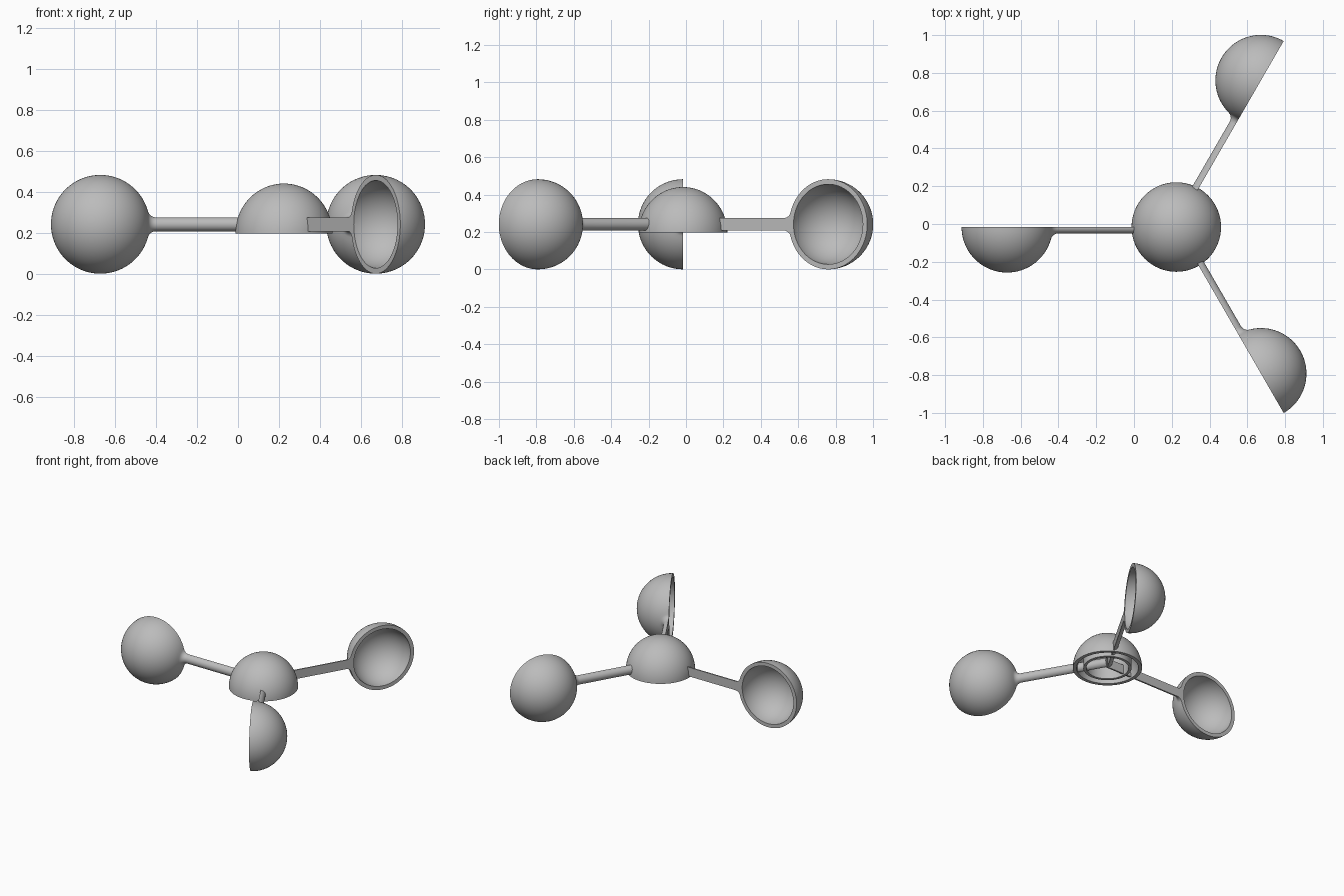
import bpy, bmesh
from math import sin, cos, pi, sqrt, radians, asin
from mathutils import Vector, Matrix

cube = bpy.data.objects.get("Cube")
if cube:
    bpy.data.objects.remove(cube, do_unlink=True)

grey = bpy.data.materials.new("plain_grey")
grey.use_nodes = True
grey.diffuse_color = (0.5, 0.5, 0.5, 1)
grey.node_tree.nodes["Principled BSDF"].inputs["Base Color"].default_value = (0.5, 0.5, 0.5, 1)

HUB = Vector((0.224, -0.016, 0.0))
CUP_R, CUP_INNER, REACH, MID_Z = 0.241, 0.214, 0.896, 0.241
ROD_R, FILLET = 0.034, 0.04
HUB_R, HUB_Z = 0.237, 0.197


def add_object(name, bm):
    bmesh.ops.recalc_face_normals(bm, faces=bm.faces)
    mesh = bpy.data.meshes.new(name)
    bm.to_mesh(mesh)
    bm.free()
    mesh.materials.append(grey)
    obj = bpy.data.objects.new(name, mesh)
    bpy.context.collection.objects.link(obj)
    return obj


def smooth(obj):
    bpy.ops.object.select_all(action='DESELECT')
    obj.select_set(True)
    bpy.context.view_layer.objects.active = obj
    bpy.ops.object.shade_smooth_by_angle(angle=radians(30))


def lathe(points, axis, closed=False, steps=64):
    """Spin a profile of 3D points a full turn about an axis."""
    bm = bmesh.new()
    verts = [bm.verts.new(p) for p in points]
    edges = [bm.edges.new(pair) for pair in zip(verts, verts[1:])]
    if closed:
        edges.append(bm.edges.new((verts[-1], verts[0])))
    bmesh.ops.spin(bm, geom=verts + edges, cent=(0, 0, 0), axis=axis,
                   angle=2 * pi, steps=steps)
    bmesh.ops.remove_doubles(bm, verts=bm.verts, dist=1e-5)
    return bm


def arc(cx, cy, r, start, end, n):
    return [(cx + r * cos(start + (end - start) * i / n),
             cy + r * sin(start + (end - start) * i / n)) for i in range(n + 1)]


# Arm: rod, fillet and ball turned about x, then halved and hollowed
fillet_h = ROD_R + FILLET
fillet_x = REACH - sqrt((CUP_R + FILLET) ** 2 - fillet_h ** 2)
join = asin(fillet_h / (CUP_R + FILLET))
profile = [(0.0, 0.0), (0.0, ROD_R)]
profile += arc(fillet_x, fillet_h, FILLET, -pi / 2, -join, 8)
profile += arc(REACH, 0, CUP_R, pi - join, 0, 40)[1:]
bm = lathe([(x, 0, h) for x, h in profile], (1, 0, 0))
bmesh.ops.bisect_plane(bm, geom=bm.verts[:] + bm.edges[:] + bm.faces[:], dist=1e-5,
                       plane_co=(0, 0, 0), plane_no=(0, -1, 0), clear_outer=True)
bmesh.ops.holes_fill(bm, edges=[e for e in bm.edges if e.is_boundary])
arm = add_object("cup_arm_1", bm)

hollow = lathe([(x, 0, h) for x, h in arc(REACH, 0, CUP_INNER, pi, 0, 32)], (1, 0, 0))
cutter = add_object("cup_cutter", hollow)
cutter.hide_render = True
mod = arm.modifiers.new("hollow", 'BOOLEAN')
mod.operation, mod.solver, mod.object = 'DIFFERENCE', 'EXACT', cutter
bpy.context.view_layer.objects.active = arm
bpy.ops.object.modifier_apply(modifier=mod.name)
bpy.data.objects.remove(cutter, do_unlink=True)
smooth(arm)

# Three arms around the hub
for i in range(3):
    obj = arm
    if i:
        obj = arm.copy()
        obj.name = f"cup_arm_{i + 1}"
        bpy.context.collection.objects.link(obj)
    obj.matrix_world = (Matrix.Translation(HUB + Vector((0, 0, MID_Z)))
                        @ Matrix.Rotation(radians(60 + 120 * i), 4, 'Z'))

# Hub: hollow dome, open underneath
dome = arc(0, 0, HUB_R, 0, pi / 2, 24)
dome = [(r, z * 0.243 / HUB_R) for r, z in dome]
inner = arc(0, 0, HUB_R - 0.025, pi / 2, 0, 24)
hub = add_object("hub_dome", lathe([(r, 0, z) for r, z in dome + inner], (0, 0, 1), True))
hub.location = HUB + Vector((0, 0, HUB_Z))
smooth(hub)

# Ring under the dome
ring = [(0.165, 0.0), (0.165, 0.14), (0.145, 0.16), (0.145, 0.0)]
ring_obj = add_object("hub_ring", lathe([(r, 0, z) for r, z in ring], (0, 0, 1), True))
ring_obj.location = HUB + Vector((0, 0, HUB_Z))
smooth(ring_obj)
